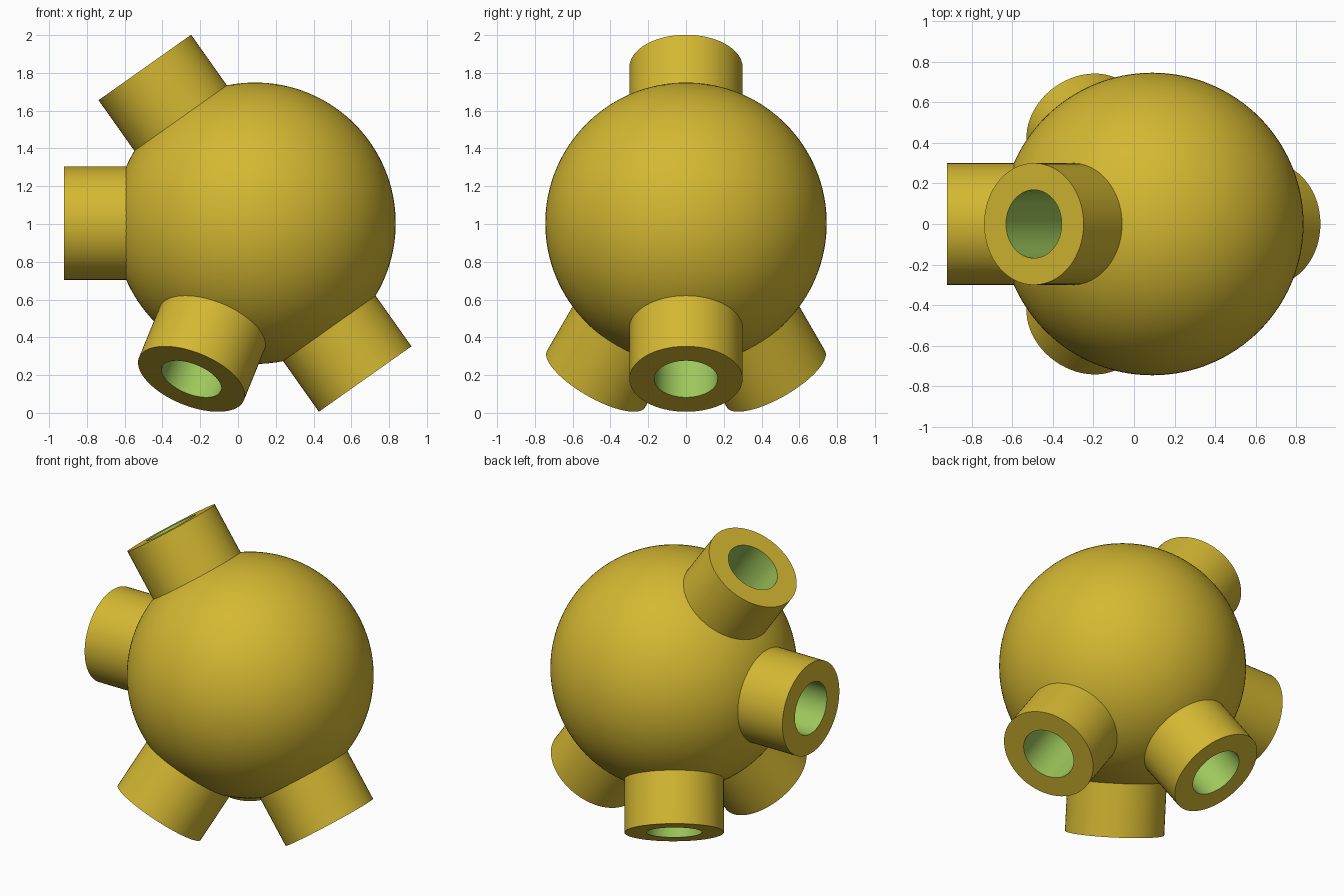
import bpy, bmesh, math
from mathutils import Vector

if "Cube" in bpy.data.objects:
    bpy.data.objects.remove(bpy.data.objects["Cube"])

CENTER = Vector((0.09, 0, 1.004))
BALL_R, TUBE_R, HOLE_R, REACH = 0.745, 0.30, 0.168, 1.01
S = math.sqrt(2 / 3)
AXES = {
    "side_socket": Vector((-1, 0, 0)),
    "upper_socket": Vector((-math.sqrt(1 / 3), 0, S)),
    "lower_right_socket": Vector((math.sqrt(1 / 3), 0, -S)),
    "lower_front_socket": Vector((-1 / 3, -math.sqrt(2) / 3, -S)),
    "lower_back_socket": Vector((-1 / 3, math.sqrt(2) / 3, -S)),
}


def material(name, color):
    m = bpy.data.materials.new(name)
    m.diffuse_color = (*color, 1)
    m.use_nodes = True
    m.node_tree.nodes["Principled BSDF"].inputs["Base Color"].default_value = m.diffuse_color
    return m


yellow = material("mustard yellow", (0.658, 0.479, 0.032))
green = material("light green", (0.342, 0.578, 0.107))


def finish(bm, name, mats):
    mesh = bpy.data.meshes.new(name)
    bm.to_mesh(mesh)
    bm.free()
    for m in mats:
        mesh.materials.append(m)
    ob = bpy.data.objects.new(name, mesh)
    bpy.context.collection.objects.link(ob)
    ob.location = CENTER
    bpy.ops.object.select_all(action='DESELECT')
    ob.select_set(True)
    bpy.context.view_layer.objects.active = ob
    bpy.ops.object.shade_smooth_by_angle(angle=math.radians(35))
    return ob


# Ball, opened inside each socket so the bores run into it
bm = bmesh.new()
bmesh.ops.create_uvsphere(bm, u_segments=128, v_segments=64, radius=BALL_R)
inside = [v for v in bm.verts if any(
    v.co.dot(a) > 0 and (v.co - a * v.co.dot(a)).length < 0.23 for a in AXES.values())]
bmesh.ops.delete(bm, geom=inside, context='VERTS')
finish(bm, "ball", [yellow])

# Sockets: turned profile of outer wall, rim, bore and bore floor
PROFILE = [(TUBE_R, 0.62), (TUBE_R, REACH), (HOLE_R, REACH), (HOLE_R, 0.40)]
N = 64
for name, axis in AXES.items():
    bm = bmesh.new()
    rings = [[bm.verts.new((r * math.cos(2 * math.pi * i / N),
                            r * math.sin(2 * math.pi * i / N), z)) for i in range(N)]
             for r, z in PROFILE]
    for k in range(3):
        for i in range(N):
            j = (i + 1) % N
            f = bm.faces.new((rings[k][i], rings[k][j], rings[k + 1][j], rings[k + 1][i]))
            f.material_index = 1 if k == 2 else 0
    bm.faces.new(rings[3]).material_index = 1
    ob = finish(bm, name, [yellow, green])
    ob.rotation_euler = axis.to_track_quat('Z', 'Y').to_euler()
